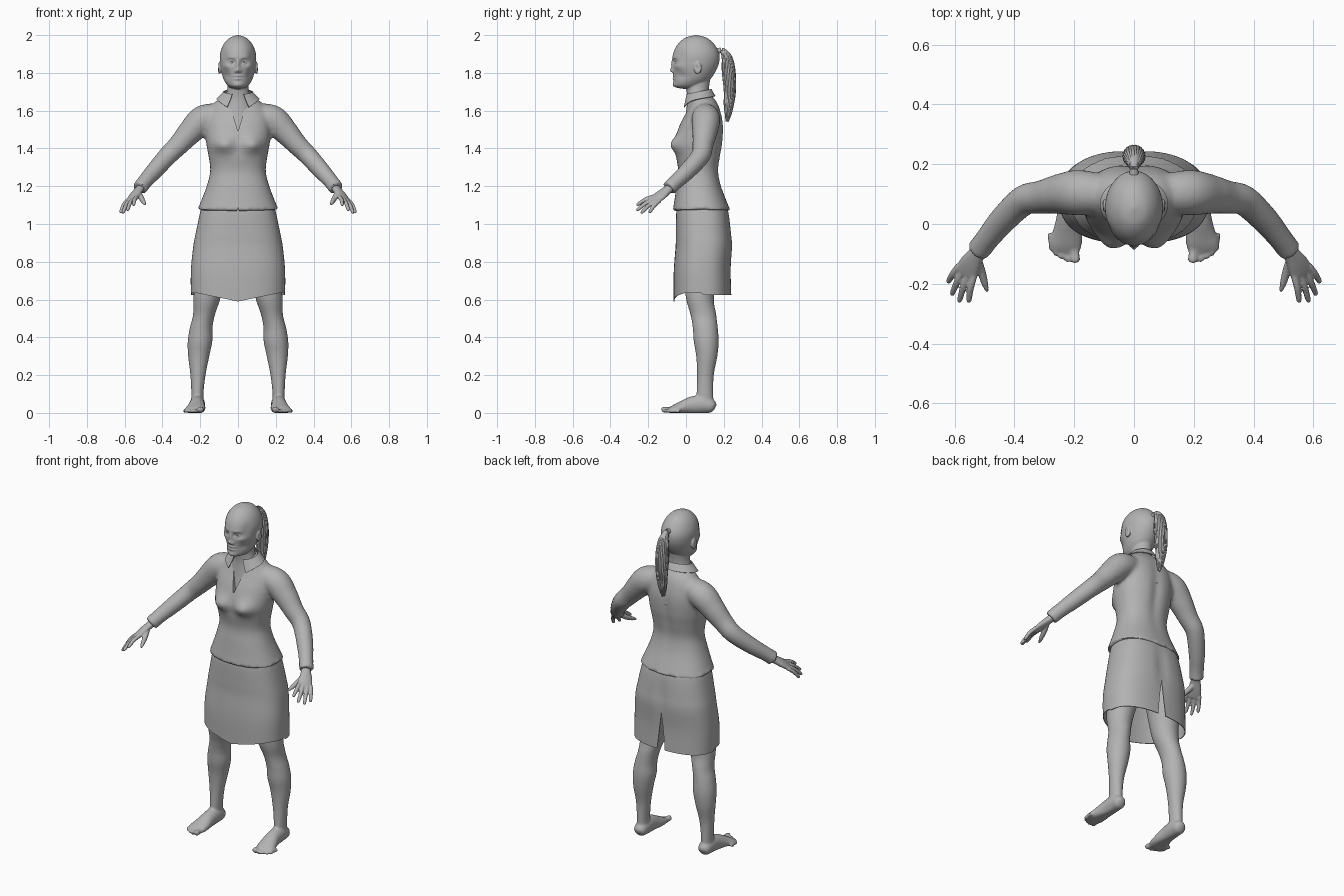
import bpy, bmesh, math, random
from mathutils import Vector, Matrix

random.seed(4)
if "Cube" in bpy.data.objects:
    bpy.data.objects.remove(bpy.data.objects["Cube"])

grey = bpy.data.materials.new("plain grey")
grey.use_nodes = True
grey.diffuse_color = (0.45, 0.45, 0.45, 1)
grey.node_tree.nodes["Principled BSDF"].inputs["Base Color"].default_value = grey.diffuse_color
Y, Z = Vector((0, 1, 0)), Vector((0, 0, 1))


def spline(keys, steps):
    """Smooth curve through tuples of any length."""
    out = []
    for i in range(len(keys) - 1):
        a, b, c, d = (keys[max(0, min(len(keys) - 1, i + k))] for k in (-1, 0, 1, 2))
        for s in range(steps):
            t = s / steps
            out.append([q + t / 2 * (r - p + t * (2 * p - 5 * q + 4 * r - w + t * (3 * (q - r) + w - p)))
                        for p, q, r, w in zip(a, b, c, d)])
    return out + [list(keys[-1])]


def loft(bm, keys, side=1, ref=Y, n=24, steps=6, power=2.0, level=False, gap=None):
    """Sweep an oval (x, y, z, half width, half depth) along keys; gap opens a slit at the back."""
    rows = spline(keys, steps)
    centres = [Vector(r[:3]) for r in rows]
    rings = []
    for i, row in enumerate(rows):
        t = centres[min(i + 1, len(rows) - 1)] - centres[max(i - 1, 0)]
        t = Z if level else t.normalized()
        u = ref.cross(t).normalized()
        v = t.cross(u)
        g = gap(row[2]) if gap else 0
        ring = []
        for j in range(n + 1 if gap else n):
            a = math.pi / 2 + g + (2 * math.pi - 2 * g) * j / n
            c, s = (math.copysign(abs(f) ** (2 / power), f) for f in (math.cos(a), math.sin(a)))
            p = centres[i] + u * c * row[3] + v * s * row[4]
            ring.append(bm.verts.new((p.x * side, p.y, p.z)))
        rings.append(ring)
    for lo, hi in zip(rings, rings[1:]):
        for j in range(n):
            k = (j + 1) % len(lo)
            bm.faces.new((lo[j], lo[k], hi[k], hi[j]))
    if not gap:
        bm.faces.new(rings[0])
        bm.faces.new(rings[-1])
    return [v for r in rings for v in r]


def bump(verts, centre, size, push):
    """Soft push on both sides of the mirror plane."""
    for v in verts:
        p = Vector((abs(v.co.x), v.co.y, v.co.z)) - Vector(centre)
        w = math.exp(-sum((d / s) ** 2 for d, s in zip(p, size)))
        sign = math.copysign(1, v.co.x)
        v.co += w * Vector((push[0] * sign, push[1], push[2]))


def ball(bm, centre, size):
    m = Matrix.Translation(centre) @ Matrix.Diagonal((*size, 1))
    return bmesh.ops.create_uvsphere(bm, u_segments=24, v_segments=16, radius=1, matrix=m)["verts"]


def finish(name, bm, voxel=0, relax=0, thick=0, cutter=None):
    bmesh.ops.remove_doubles(bm, verts=bm.verts, dist=0.00005)
    bmesh.ops.recalc_face_normals(bm, faces=bm.faces)
    mesh = bpy.data.meshes.new(name)
    bm.to_mesh(mesh)
    bm.free()
    obj = bpy.data.objects.new(name, mesh)
    bpy.context.collection.objects.link(obj)
    if voxel:
        m = obj.modifiers.new("fuse", "REMESH")
        m.mode, m.voxel_size = "VOXEL", voxel
    if relax:
        m = obj.modifiers.new("relax", "SMOOTH")
        m.factor, m.iterations = 0.5, relax
    if thick:
        m = obj.modifiers.new("cloth", "SOLIDIFY")
        m.thickness = thick
    if cutter:
        m = obj.modifiers.new("cut", "BOOLEAN")
        m.object, m.operation, m.solver = cutter, "DIFFERENCE", "EXACT"
    graph = bpy.context.evaluated_depsgraph_get()
    baked = bpy.data.meshes.new_from_object(obj.evaluated_get(graph))
    obj.modifiers.clear()
    obj.data = baked
    baked.materials.clear()
    baked.materials.append(grey)
    baked.shade_smooth()
    baked.set_sharp_from_angle(angle=math.radians(50))
    return obj


# Head: lofted skull, sculpted face, ears and neck fused together
bm = bmesh.new()
skull = loft(bm, [(0, .03, 1.716, .022, .05), (0, .015, 1.728, .05, .075), (0, .03, 1.76, .074, .094),
                  (0, .043, 1.80, .087, .109), (0, .052, 1.85, .095, .122), (0, .054, 1.90, .095, .122),
                  (0, .053, 1.95, .077, .098), (0, .053, 1.985, .045, .058), (0, .053, 2.0, .004, .005)],
             n=128, steps=9, level=True)
for centre, size, push in (
        ((.034, -.06, 1.857), (.019, .05, .014), (0, .014, 0)),        # eye sockets
        ((.034, -.06, 1.882), (.026, .05, .008), (0, -.004, 0)),       # brows
        ((0, -.07, 1.845), (.010, .05, .024), (0, -.010, 0)),          # nose bridge
        ((0, -.07, 1.814), (.011, .05, .012), (0, -.018, 0)),          # nose tip
        ((.013, -.07, 1.808), (.006, .05, .007), (0, -.009, 0)),       # nostrils
        ((0, -.07, 1.783), (.022, .05, .006), (0, -.007, 0)),          # upper lip
        ((0, -.07, 1.776), (.026, .05, .003), (0, .006, 0)),           # mouth line
        ((0, -.07, 1.768), (.020, .05, .006), (0, -.007, 0)),          # lower lip
        ((0, -.06, 1.737), (.024, .05, .016), (0, -.006, 0)),          # chin
        ((.062, -.04, 1.835), (.022, .04, .016), (.002, -.005, 0)),    # cheekbones
        ((.065, -.03, 1.785), (.03, .05, .025), (-.006, .004, 0)),     # cheeks
        ((.075, -.03, 1.89), (.02, .04, .03), (-.004, .002, 0))):      # temples
    bump(skull, centre, size, push)
loft(bm, [(0, .068, 1.80, .058, .066), (0, .062, 1.72, .056, .06), (0, .067, 1.66, .072, .06),
          (0, .087, 1.58, .1, .089), (0, .085, 1.48, .11, .108)], n=48, level=True)
for side in (1, -1):
    ear = ball(bm, (side * .098, .062, 1.826), (.010, .021, .032))
    bump(ear, (.108, .06, 1.828), (.02, .010, .016), (-.008, 0, 0))
    for lift in (.007, -.006):
        loft(bm, [(.017, -.050, 1.855, .002, .002), (.033, -.058, 1.856 + lift, .0028, .0028),
                  (.052, -.044, 1.856, .002, .002)], side, ref=Z, n=10)
finish("head_and_neck", bm, voxel=.0042, relax=1)

# Eyes
for side, label in ((1, "left"), (-1, "right")):
    bm = bmesh.new()
    ball(bm, (side * .034, -.043, 1.856), (.013, .0125, .0125))
    finish(label + "_eye", bm)

# Ponytail: hair tie, core and loose strands
bm = bmesh.new()
tail = [(0, .165, 1.915, .016, .016), (0, .195, 1.918, .014, .014), (0, .217, 1.88, .026, .024),
        (0, .226, 1.80, .034, .032), (0, .232, 1.70, .030, .028), (0, .224, 1.61, .020, .020),
        (0, .217, 1.555, .004, .006)]
loft(bm, tail, n=20)
for i in range(22):
    a = 2 * math.pi * i / 22
    end = random.uniform(-.02, .03)
    strand = [(x + math.cos(a) * w * .95, y + math.sin(a) * d * .95, z + end * k / 6,
               .003 + w * .11, .003 + d * .11) for k, (x, y, z, w, d) in enumerate(tail[1:])]
    loft(bm, strand, n=8, steps=4)
finish("ponytail", bm)
bm = bmesh.new()
loft(bm, [(0, .178, 1.918, .018, .018), (0, .184, 1.918, .021, .021), (0, .192, 1.918, .018, .018)], n=20)
finish("hair_tie", bm)

# Blouse: torso and sleeves fused, with a neck opening and hem notch cut in
bm = bmesh.new()
for points in (((0, 1.49), (.075, 1.74), (-.075, 1.74)), ((0, 1.088), (-.012, 1.05), (.012, 1.05))):
    face = bm.faces.new([bm.verts.new((x, -.3, z)) for x, z in points])
    depth = bmesh.ops.extrude_face_region(bm, geom=[face])["geom"]
    bmesh.ops.translate(bm, vec=Y * .345, verts=[v for v in depth if isinstance(v, bmesh.types.BMVert)])
cutter = finish("neck_cutter", bm)
cutter.hide_render = True

bm = bmesh.new()
torso = loft(bm, [(0, .083, 1.068, .216, .154), (0, .077, 1.12, .196, .139), (0, .068, 1.20, .166, .119),
                  (0, .066, 1.28, .147, .107), (0, .065, 1.36, .156, .119), (0, .067, 1.43, .168, .129),
                  (0, .082, 1.52, .172, .117), (0, .093, 1.59, .160, .093), (0, .094, 1.64, .125, .073),
                  (0, .080, 1.675, .088, .060), (0, .076, 1.695, .070, .054)],
             n=96, power=2.3, level=True)
bump(torso, (.085, -.07, 1.42), (.055, .06, .042), (.002, -.034, 0))
bump(torso, (0, -.07, 1.42), (.03, .06, .06), (0, .008, 0))
bump(torso, (0, .2, 1.42), (.03, .06, .18), (0, -.012, 0))
bump(torso, (.22, .08, 1.06), (.08, .08, .025), (0, 0, .016))
for side in (1, -1):
    loft(bm, [(.10, .10, 1.575, .066, .066), (.185, .105, 1.552, .076, .076), (.25, .10, 1.49, .067, .067),
              (.31, .09, 1.423, .056, .056), (.37, .078, 1.363, .051, .051), (.44, .012, 1.285, .046, .046),
              (.495, -.055, 1.222, .040, .040), (.521, -.09, 1.188, .041, .041)], side, n=32)
finish("blouse", bm, voxel=.011, relax=4, cutter=cutter)
bpy.data.objects.remove(cutter)

# Collar: folded band that drops into two points at the front
bm = bmesh.new()
grid = []
for k in range(7):
    f, row = k / 6, []
    for j in range(49):
        a = math.pi * (j / 24 - 1) * (.87 - .04 * f)
        front = (1 - math.cos(a)) / 2
        r = .068 + .034 * f
        z = 1.715 - .028 * front - f * (.038 + .05 * front ** 6)
        row.append(bm.verts.new((math.sin(a) * r * 1.12, .066 + math.cos(a) * (r - .012 * f), z)))
    grid.append(row)
for lo, hi in zip(grid, grid[1:]):
    for j in range(48):
        bm.faces.new((lo[j], lo[j + 1], hi[j + 1], hi[j]))
finish("collar", bm, thick=.004)

# Skirt: open shell with a slit at the back and a dipped front hem
bm = bmesh.new()
skirt = loft(bm, [(0, .085, 1.10, .190, .130), (0, .088, 1.05, .203, .140), (0, .093, .95, .224, .147),
                  (0, .095, .88, .237, .150), (0, .086, .76, .249, .151), (0, .087, .635, .250, .153)],
             n=80, steps=6, power=2.5, level=True, gap=lambda z: max(0, .83 - z) * .3)
bump(skirt, (0, .24, .93), (.03, .06, .12), (0, -.01, 0))
for v in skirt:
    low = max(0, 1 - (v.co.z - .635) / .2)
    dip = .045 * max(0, 1 - abs(v.co.x) / .22) if v.co.y < .08 else .012
    v.co.z -= low * dip
finish("skirt", bm, thick=.004)

# Legs with feet and toes, and hands with fingers, on both sides
palm_up = Vector((.52, -.27, .81))
across = Vector((.80, .50, -.35))
for side, label in ((1, "left"), (-1, "right")):
    bm = bmesh.new()
    loft(bm, [(.12, .09, .95, .095, .11), (.135, .085, .80, .09, .1), (.162, .073, .62, .073, .075),
              (.18, .092, .52, .058, .068), (.195, .102, .45, .060, .066), (.201, .107, .38, .065, .066),
              (.208, .110, .30, .056, .056), (.212, .103, .20, .040, .044), (.215, .1, .10, .032, .044),
              (.215, .1, .035, .034, .046)], side, n=32, level=True)
    foot = loft(bm, [(.215, .155, .028, .012, .014), (.215, .14, .034, .034, .034), (.215, .09, .045, .040, .048),
                     (.217, .03, .040, .041, .046), (.222, -.03, .026, .050, .032), (.230, -.07, .017, .054, .021),
                     (.234, -.092, .013, .046, .012)], side, ref=Z, n=32)
    for i, (x, y) in enumerate(((.197, -.129), (.222, -.127), (.243, -.118), (.262, -.106), (.278, -.09))):
        r = .0165 if i == 0 else .0115 - i * .0006
        foot += loft(bm, [(x + .004, y + .06, r, r, r), (x, y + .025, r, r * .9, r * .9),
                          (x, y + .008, r, r, r), (x, y, r * .8, r * .4, r * .4)], side, ref=Z, n=16)
    for v in foot:
        v.co.z = max(v.co.z, 0)
    finish(label + "_leg", bm, voxel=.007, relax=1)

    bm = bmesh.new()
    loft(bm, [(.50, -.06, 1.21, .026, .022), (.522, -.095, 1.183, .027, .021), (.545, -.13, 1.155, .037, .019),
              (.562, -.163, 1.131, .041, .014), (.567, -.175, 1.122, .034, .009)], side, ref=palm_up, n=24)
    tips = ((.553, -.262, 1.098), (.585, -.262, 1.070), (.610, -.238, 1.056), (.622, -.195, 1.058))
    for i, tip in enumerate(tips):
        base = Vector((.56, -.155, 1.135)) + across * (i - 1.5) * .021
        bend = palm_up * .007
        loft(bm, [(*(base.lerp(Vector(tip), f) + bend * math.sin(f * math.pi)), r, r)
                  for f, r in ((0, .0115), (.45, .0112), (.9, .009), (1, .004))], side, ref=palm_up, n=14)
    loft(bm, [(.528, -.11, 1.17, .015, .015), (.512, -.155, 1.138, .0145, .0145), (.499, -.20, 1.115, .011, .011),
              (.490, -.228, 1.102, .004, .004)], side, ref=palm_up, n=14)
    finish(label + "_hand", bm, voxel=.0045, relax=1)
